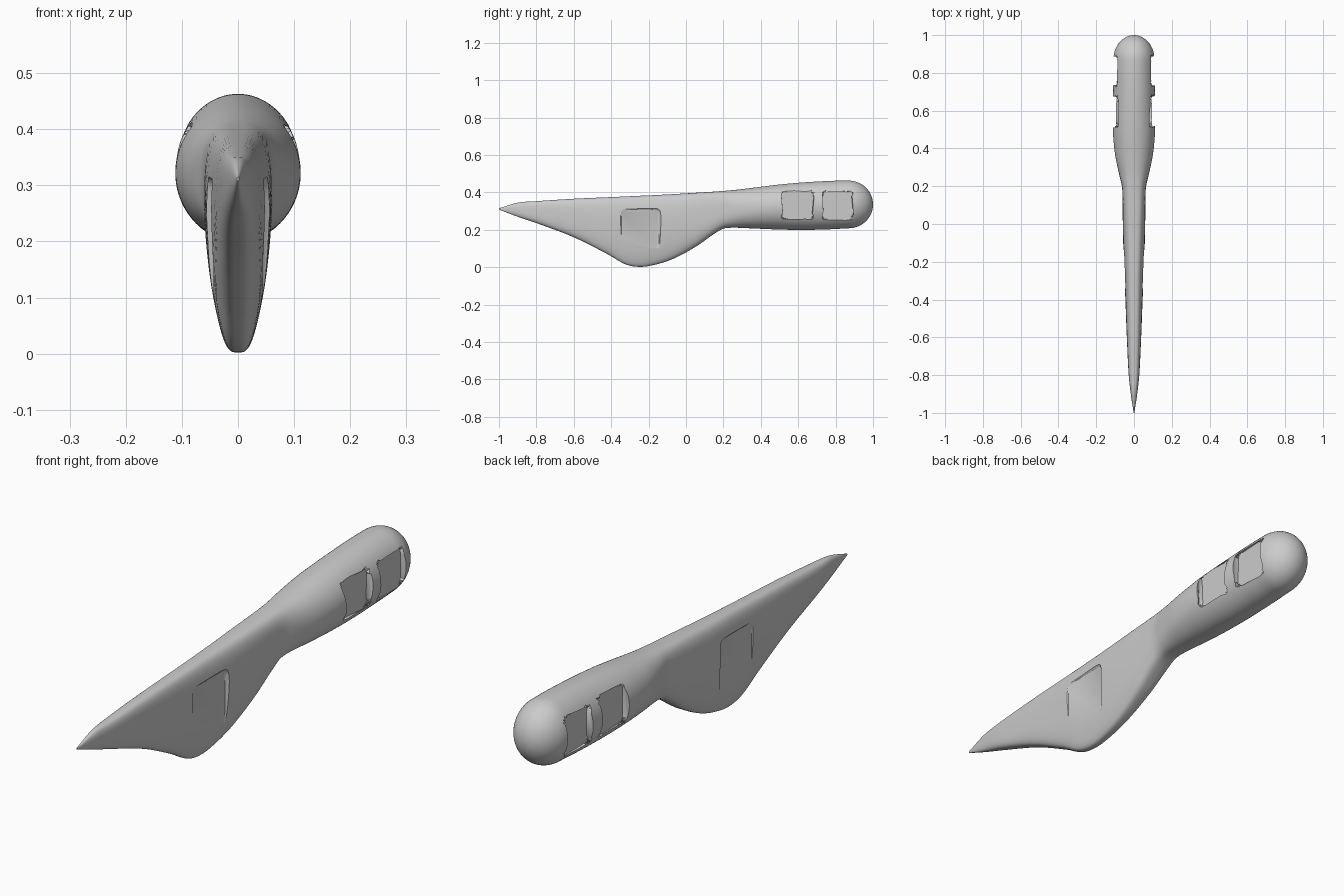
import bpy, bmesh, math, random
from math import sin, cos, pi

if "Cube" in bpy.data.objects:
    bpy.data.objects.remove(bpy.data.objects["Cube"])

random.seed(4)

# y, top z, bottom z, half width, roundness exponent, blade taper
KEYS = [
    (-1.00, 0.315, 0.308, 0.002, 2.2, 1),
    (-0.90, 0.345, 0.270, 0.017, 2.5, 1),
    (-0.80, 0.353, 0.236, 0.028, 3.0, 1),
    (-0.60, 0.366, 0.160, 0.038, 3.2, 1),
    (-0.42, 0.374, 0.070, 0.045, 3.4, 1),
    (-0.33, 0.378, 0.018, 0.049, 3.4, 1),
    (-0.27, 0.381, 0.003, 0.051, 3.4, 1),
    (-0.20, 0.384, 0.006, 0.054, 3.4, 1),
    (-0.08, 0.390, 0.040, 0.058, 3.4, 1),
    (0.05, 0.398, 0.108, 0.060, 3.4, 1),
    (0.15, 0.404, 0.178, 0.061, 3.2, 0.8),
    (0.20, 0.408, 0.206, 0.064, 2.9, 0.4),
    (0.26, 0.413, 0.211, 0.078, 2.4, 0),
    (0.36, 0.425, 0.207, 0.099, 2.1, 0),
    (0.48, 0.440, 0.202, 0.111, 2.0, 0),
    (0.62, 0.453, 0.199, 0.111, 2.0, 0),
    (0.78, 0.462, 0.203, 0.110, 2.0, 0),
    (0.87, 0.463, 0.208, 0.109, 2.0, 0),
    (1.00, 0.463, 0.208, 0.109, 2.0, 0),
]


def sample(y):
    """Smooth interpolation through the profile keys."""
    i = max(k for k in range(len(KEYS) - 1) if KEYS[k][0] <= y + 1e-9)
    a, b = KEYS[i], KEYS[i + 1]
    p, q = KEYS[max(i - 1, 0)], KEYS[min(i + 2, len(KEYS) - 1)]
    d = b[0] - a[0]
    t = (y - a[0]) / d
    out = []
    for k in range(1, 6):
        ma = (b[k] - p[k]) / (b[0] - p[0]) * d
        mb = (q[k] - a[k]) / (q[0] - a[0]) * d
        out.append((2*t**3 - 3*t*t + 1) * a[k] + (t**3 - 2*t*t + t) * ma
                   + (3*t*t - 2*t**3) * b[k] + (t**3 - t*t) * mb)
    return out


def power(v, n):
    return math.copysign(abs(v) ** (2 / n), v)


def loft(name, rings):
    """Skin a list of closed rings and cap both ends."""
    bm = bmesh.new()
    vs = [[bm.verts.new(c) for c in r] for r in rings]
    n = len(vs[0])
    for a, b in zip(vs, vs[1:]):
        for i in range(n):
            bm.faces.new((a[i], a[(i + 1) % n], b[(i + 1) % n], b[i]))
    bm.faces.new(vs[0])
    bm.faces.new(vs[-1])
    bmesh.ops.recalc_face_normals(bm, faces=bm.faces[:])
    me = bpy.data.meshes.new(name)
    bm.to_mesh(me)
    bm.free()
    ob = bpy.data.objects.new(name, me)
    bpy.context.collection.objects.link(ob)
    return ob


def section(y, s=1.0, n=64):
    top, bot, w, e, blade = sample(min(y, 1.0))
    mid, h = (top + bot) / 2, (top - bot) / 2
    ring = []
    for i in range(n):
        t = 2 * pi * (i + 0.5) / n
        z = mid + h * s * power(sin(t), e)
        thin = 1 - 0.4 * blade * max(0, (0.27 - z) / 0.27) ** 1.7
        ring.append((w * s * thin * power(cos(t), e), y, z))
    return ring


# Blade and handle in one smooth body, with a domed butt
rings = [section(-1 + 1.87 * i / 110) for i in range(111)]
for i in range(1, 17):
    a = pi / 2 * min(i / 16, 0.992)
    rings.append(section(0.87 + 0.13 * sin(a), cos(a)))
body = loft("knife_body", rings)


def pocket(name, side, y, z, hy, hz, layers, e, jitter=0.0, n=56):
    """Cut a side pocket; layers are (x, outward flare)."""
    rs = []
    for x, flare in layers:
        ring = []
        for i in range(n):
            t = 2 * pi * (i + 0.5) / n
            j = random.uniform(-jitter, jitter)
            ring.append((side * x, y + (hy + flare + j) * power(cos(t), e),
                         z + (hz + flare + j) * power(sin(t), e)))
        rs.append(ring)
    cutter = loft(name, rs)
    cutter.hide_render = True
    mod = body.modifiers.new(name, 'BOOLEAN')
    mod.operation = 'DIFFERENCE'
    mod.solver = 'EXACT'
    mod.object = cutter
    bpy.context.view_layer.objects.active = body
    bpy.ops.object.modifier_apply(modifier=name)
    bpy.data.objects.remove(cutter)


for side in (-1, 1):
    # Shallow soft-edged blade recess
    pocket("blade_recess", side, -0.245, 0.20, 0.10, 0.108,
           [(0.044, 0), (0.047, 0.004), (0.056, 0.011), (0.075, 0.03)], 9)
    # Two rough-edged grip windows
    for y, hy in ((0.597, 0.083), (0.81, 0.08)):
        pocket("grip_window", side, y, 0.332, hy, 0.077,
               [(0.082, 0), (0.095, 0), (0.108, 0), (0.16, 0)], 12, 0.007)

bpy.ops.object.select_all(action='DESELECT')
body.select_set(True)
bpy.context.view_layer.objects.active = body
bpy.ops.object.shade_smooth_by_angle(angle=math.radians(35))
